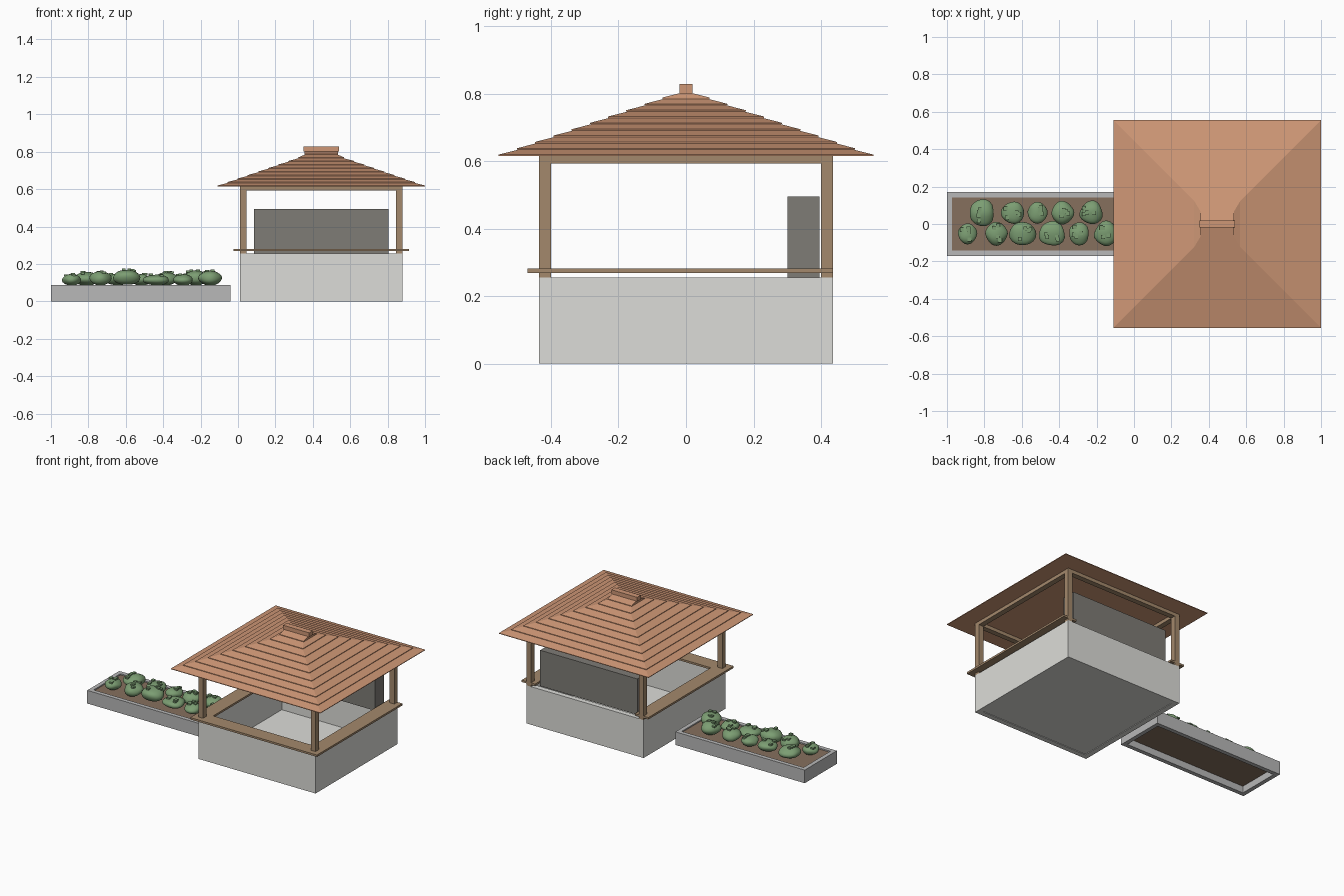
import bpy, bmesh, math, random
from mathutils import Vector, Matrix

if "Cube" in bpy.data.objects:
    bpy.data.objects.remove(bpy.data.objects["Cube"])

random.seed(4)

def material(name, rgb):
    m = bpy.data.materials.new(name)
    m.diffuse_color = (*rgb, 1)
    m.use_nodes = True
    m.node_tree.nodes["Principled BSDF"].inputs["Base Color"].default_value = m.diffuse_color
    return m

PLASTER = material("plaster", (0.72, 0.72, 0.69))
STONE = material("stone", (0.48, 0.48, 0.48))
WOOD = material("wood", (0.37, 0.25, 0.15))
TILE = material("roof_tile", (0.62, 0.31, 0.18))
DARK = material("dark_panel", (0.21, 0.20, 0.18))
SOIL = material("soil", (0.24, 0.16, 0.11))
LEAF = material("leaf", (0.20, 0.34, 0.17))

def finish(name, bm, mat):
    bmesh.ops.recalc_face_normals(bm, faces=bm.faces)
    me = bpy.data.meshes.new(name)
    bm.to_mesh(me)
    bm.free()
    ob = bpy.data.objects.new(name, me)
    me.materials.append(mat)
    bpy.context.collection.objects.link(ob)
    return ob

def box(name, x0, x1, y0, y1, z0, z1, mat):
    bm = bmesh.new()
    bmesh.ops.create_cube(bm, size=1)
    for v in bm.verts:
        v.co = Vector(((x0 + x1) / 2 + v.co.x * (x1 - x0),
                       (y0 + y1) / 2 + v.co.y * (y1 - y0),
                       (z0 + z1) / 2 + v.co.z * (z1 - z0)))
    return finish(name, bm, mat)

def rect(bm, cx, cy, hx, hy, z):
    return [bm.verts.new((cx + sx * hx, cy + sy * hy, z))
            for sx, sy in ((-1, -1), (1, -1), (1, 1), (-1, 1))]

def bridge(bm, a, b):
    for i in range(4):
        j = (i + 1) % 4
        bm.faces.new((a[i], a[j], b[j], b[i]))

# Open rectangular ring of walls
def frame(name, cx, cy, hx, hy, t, z0, z1, mat):
    bm = bmesh.new()
    loops = [rect(bm, cx, cy, hx, hy, z0), rect(bm, cx, cy, hx, hy, z1),
             rect(bm, cx, cy, hx - t, hy - t, z1), rect(bm, cx, cy, hx - t, hy - t, z0)]
    for k in range(4):
        bridge(bm, loops[k], loops[(k + 1) % 4])
    return finish(name, bm, mat)

CX, H, T = 0.445, 0.435, 0.035

# Kiosk base
frame("base_walls", CX, 0, H, H, T, 0, 0.255, PLASTER)
box("floor", CX - H + T, CX + H - T, -H + T, H - T, 0.004, 0.02, PLASTER)
box("back_panel", 0.085, 0.805, 0.30, 0.395, 0.255, 0.495, DARK)

# Counter on three sides
box("front_counter", CX - 0.47, CX + 0.47, -0.47, -0.37, 0.268, 0.281, WOOD)
for side, s in (("left", -1), ("right", 1)):
    a, b = sorted((CX + s * 0.37, CX + s * 0.47))
    box(side + "_counter", a, b, -0.37, 0.435, 0.268, 0.281, WOOD)

# Corner posts and top beams
for sx, xn in ((-1, "left"), (1, "right")):
    for sy, yn in ((-1, "front"), (1, "back")):
        x, y = CX + sx * (H - T / 2), sy * (H - T / 2)
        box(f"{yn}_{xn}_post", x - T / 2, x + T / 2, y - T / 2, y + T / 2, 0.255, 0.592, WOOD)
frame("top_beams", CX, 0, H, H, T, 0.592, 0.616, WOOD)

# Hipped roof in overlapping tile courses, narrowing to a short ridge
bm = bmesh.new()
N, Z0, Z1, HE = 10, 0.615, 0.803, 0.555
dz, dh = (Z1 - Z0) / N, (HE - 0.015) / N
prev = rect(bm, CX, 0, HE, HE, Z0)
bm.faces.new(prev)
for i in range(N):
    h0 = HE - i * dh
    h1 = h0 - dh - 0.004          # tuck under the next course
    z0, z1 = Z0 + i * dz, Z0 + (i + 1) * dz
    lip = rect(bm, CX, 0, max(h0, 0.09), h0, z0 + 0.004)
    bridge(bm, prev, lip)
    top = rect(bm, CX, 0, max(h1, 0.088), h1, z1)
    bridge(bm, lip, top)
    if i < N - 1:
        h = h0 - dh
        prev = rect(bm, CX, 0, max(h, 0.09), h, z1)
        bridge(bm, top, prev)
bm.faces.new(top)
finish("tiled_roof", bm, TILE)
box("ridge_cap", CX - 0.096, CX + 0.096, -0.019, 0.019, 0.80, 0.828, TILE)

# Planter
PX = -0.52
frame("planter_walls", PX, 0, 0.48, 0.17, 0.028, 0, 0.088, STONE)
box("planter_soil", PX - 0.452, PX + 0.452, -0.142, 0.142, 0.045, 0.08, SOIL)

# Shrubs: lumpy flattened balls in two staggered rows, with leaf tips on top
def shrub(i, x, y, r, top):
    bm = bmesh.new()
    bmesh.ops.create_icosphere(bm, subdivisions=3, radius=1)
    ph = [random.uniform(0, 6.28) for _ in range(3)]
    hz = (top - 0.085) / 2
    for v in bm.verts:
        c = v.co.copy()
        k = 1 + 0.06 * (math.sin(3 * c.x + ph[0]) + math.sin(4 * c.y + ph[1]) * math.sin(3 * c.z + ph[2]))
        v.co = Vector((x + c.x * r * k, y + c.y * r * k, 0.085 + hz + c.z * hz * k))
    ob = finish(f"shrub_{i}", bm, LEAF)
    for p in ob.data.polygons:
        p.use_smooth = True
    bm = bmesh.new()
    for _ in range(4):
        a, d = random.uniform(0, 6.28), random.uniform(0.2, 0.75)
        z = 0.085 + hz + hz * math.sqrt(1 - d * d) + 0.003
        m = Matrix.Translation((x + r * d * math.cos(a), y + r * d * math.sin(a), z))
        bmesh.ops.create_cube(bm, size=1, matrix=m @ Matrix.Diagonal((0.02, 0.022, 0.01, 1)))
    finish(f"leaf_tips_{i}", bm, LEAF)

front = [(-0.89, 0.054, 0.145), (-0.735, 0.062, 0.16), (-0.595, 0.067, 0.172),
         (-0.44, 0.067, 0.143), (-0.295, 0.057, 0.142), (-0.15, 0.066, 0.163)]
back = [(-0.815, 0.068, 0.155), (-0.65, 0.06, 0.15), (-0.515, 0.056, 0.145),
        (-0.38, 0.062, 0.155), (-0.23, 0.062, 0.165)]
for i, (x, r, t) in enumerate(front):
    shrub(i, x, -0.052, r, t)
for i, (x, r, t) in enumerate(back):
    shrub(i + len(front), x, 0.06, r, t)
